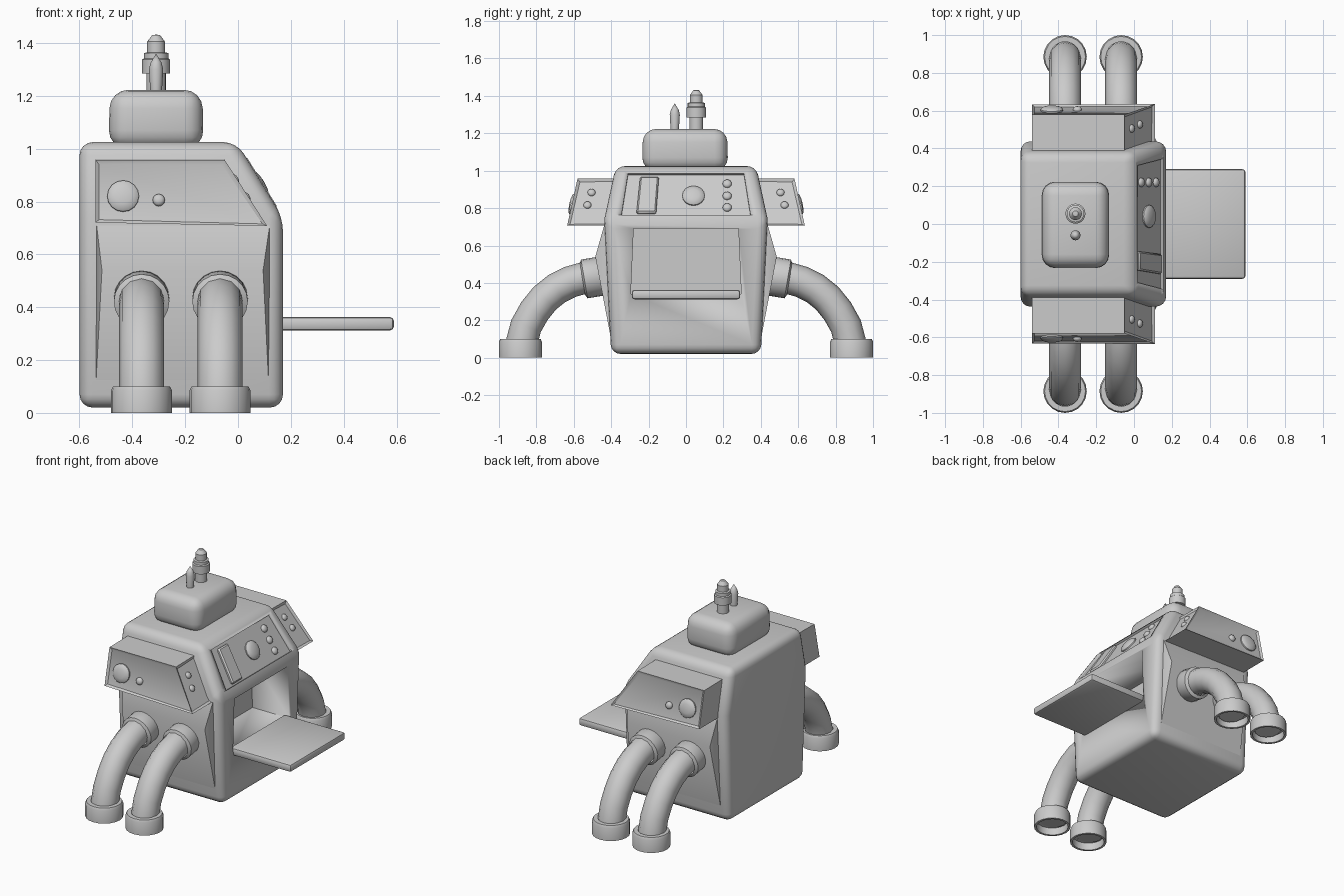
import bpy, bmesh, math
from mathutils import Vector

if "Cube" in bpy.data.objects:
    bpy.data.objects.remove(bpy.data.objects["Cube"])


def finish(name, bm, bevel=0, segs=3, smooth=True):
    bmesh.ops.recalc_face_normals(bm, faces=bm.faces)
    me = bpy.data.meshes.new(name)
    bm.to_mesh(me)
    bm.free()
    ob = bpy.data.objects.new(name, me)
    bpy.context.collection.objects.link(ob)
    bpy.ops.object.select_all(action='DESELECT')
    ob.select_set(True)
    bpy.context.view_layer.objects.active = ob
    if bevel:
        m = ob.modifiers.new("bevel", 'BEVEL')
        m.width, m.segments, m.limit_method = bevel, segs, 'ANGLE'
        m.angle_limit = math.radians(30)
        bpy.ops.object.modifier_apply(modifier=m.name)
    if smooth:
        bpy.ops.object.shade_smooth_by_angle(angle=math.radians(35))
    return ob


def hull(name, pts, bevel=0, segs=3, inset_dirs=()):
    """Convex solid around points; optionally sink a framed panel in faces."""
    bm = bmesh.new()
    for p in pts:
        bm.verts.new(p)
    bmesh.ops.convex_hull(bm, input=bm.verts)
    bmesh.ops.dissolve_limit(bm, angle_limit=0.06, verts=bm.verts, edges=bm.edges)
    bmesh.ops.recalc_face_normals(bm, faces=bm.faces)
    for d in inset_dirs:
        f = max(bm.faces, key=lambda f: f.normal.dot(Vector(d).normalized()))
        bmesh.ops.inset_region(bm, faces=[f], thickness=0.02, depth=-0.01)
    return finish(name, bm, bevel, segs)


def box(x0, x1, y0, y1, z0, z1):
    return [(x, y, z) for x in (x0, x1) for y in (y0, y1) for z in (z0, z1)]


def lathe(name, prof, loc, axis=(0, 0, 1), n=20):
    """Revolve (radius, height) points around an axis."""
    bm = bmesh.new()
    vs = [bm.verts.new((r, 0, h)) for r, h in prof]
    es = [bm.edges.new(e) for e in zip(vs, vs[1:])]
    bmesh.ops.spin(bm, geom=vs + es, cent=(0, 0, 0), axis=(0, 0, 1),
                   angle=2 * math.pi, steps=n)
    bmesh.ops.remove_doubles(bm, verts=bm.verts, dist=1e-4)
    ob = finish(name, bm)
    ob.rotation_mode = 'QUATERNION'
    ob.rotation_quaternion = Vector(axis).to_track_quat('Z', 'Y')
    ob.location = loc
    return ob


def knob(name, r, h, loc, axis):
    prof = [(r, -0.015), (r, h * 0.3), (r * 0.85, h * 0.65), (r * 0.5, h * 0.92), (0, h)]
    return lathe(name, prof, loc, axis, 16)


def cut(ob, cutter):
    m = ob.modifiers.new("cut", 'BOOLEAN')
    m.object, m.operation, m.solver = cutter, 'DIFFERENCE', 'EXACT'
    bpy.context.view_layer.objects.active = ob
    bpy.ops.object.modifier_apply(modifier=m.name)
    bpy.data.objects.remove(cutter)


# Body: sloped-front cabinet, widest at mid height
prof = [(-.6, .02, .4), (.17, .02, .4), (.17, .74, .437), (-.005, 1.025, .375),
        (-.6, 1.025, .375), (-.6, .74, .437)]
body = hull("body", [(x, s * y, z) for x, z, y in prof for s in (-1, 1)], 0.05, 4)

N = Vector((.852, 0, .524))


def slope(y, z, off=0):
    return Vector((.17 - (z - .74) * .614, y, z)) + N * off


# Recessed console panel and hatch opening
corners = [(-.31, .985), (.31, .985), (.345, .765), (-.345, .765)]
cut(body, hull("panel_cutter", [slope(y, z, o) for y, z in corners for o in (-.015, .06)]))
cut(body, hull("hatch_cutter", [(x, s * y, z) for x in (-.1, .25) for s in (-1, 1)
                                for y, z in ((.28, .69), (.295, .34))]))
hull("hatch_shelf", box(.14, .59, -.29, .29, .312, .363), 0.015, 2)

# Console controls
hull("console_slot", [slope(y, z, o) for y, z in
     ((-.245, .97), (-.145, .97), (-.16, .775), (-.265, .775)) for o in (-.03, .003)], .008, 1)
knob("console_dial", .06, .025, slope(.04, .872, -.015), N)
for z in (.937, .872, .81):
    knob("console_button", .024, .018, slope(.22, z, -.015), N)

# Top housing and antennas
hull("top_housing", [(x, y, 1.0) for x in (-.49, -.13) for y in (-.235, .225)] +
     [(x, y, 1.223) for x in (-.485, -.135) for y in (-.23, .22)], 0.07, 4)
lathe("large_antenna", [(0, 1.2), (.037, 1.2), (.037, 1.285), (.053, 1.285), (.053, 1.337),
      (.046, 1.342), (.046, 1.362), (.034, 1.365), (.034, 1.405), (.015, 1.43), (0, 1.432)],
      (-.31, .055, 0))
lathe("small_antenna", [(0, 1.2), (.021, 1.2), (.027, 1.3), (.021, 1.325), (0, 1.36)],
      (-.31, -.06, 0), n=12)

for s in (-1, 1):
    # Side bulge that carries the legs
    hull("side_bulge", [(x, s * y, z) for xs, y, z in (
        ((-.535, .12), .3, .71), ((-.535, .12), .437, .71), ((-.515, .095), .485, .54),
        ((-.54, .118), .395, .07), ((-.54, .118), .3, .07)) for x in xs])

    # Control pod with framed faces
    hull("side_pod", [(-.54, s * .35, .96), (-.05, s * .35, .96), (-.54, s * .58, .957),
         (-.05, s * .58, .957), (-.54, s * .632, .72), (.11, s * .635, .708),
         (-.54, s * .42, .72), (.11, s * .42, .708)],
         inset_dirs=((0, s, .22), (.84, 0, .54)))
    side = (0, s * .977, .213)
    knob("pod_dial", .06, .022, (-.435, s * .602, .82), side)
    knob("pod_button", .023, .018, (-.3, s * .605, .805), side)
    for y, z in ((.505, .887), (.527, .82)):
        knob("pod_front_button", .021, .016,
             (.11 - (z - .708) * .643 - .009, s * y, z - .005), N)

    # Curved pipe legs with collars and hollow feet
    for x in (-.365, -.068):
        lathe("leg_collar", [(0, 0), (.1, 0), (.105, .01), (.105, .095), (.085, .105)],
              (x, s * .45, .437), (0, s, -.17))
        path = [(.46, .435), (.55, .425), (.62, .405), (.69, .37), (.755, .318),
                (.81, .25), (.855, .17), (.876, .09), (.882, .04)]
        cu = bpy.data.curves.new("leg", 'CURVE')
        cu.dimensions, cu.bevel_depth, cu.bevel_resolution = '3D', .085, 4
        cu.use_fill_caps = True
        sp = cu.splines.new('POLY')
        sp.points.add(len(path) - 1)
        for p, (y, z) in zip(sp.points, path):
            p.co = (x, s * y, z, 1)
        sp.use_smooth = True
        leg = bpy.data.objects.new("leg", cu)
        bpy.context.collection.objects.link(leg)
        bpy.ops.object.select_all(action='DESELECT')
        leg.select_set(True)
        bpy.context.view_layer.objects.active = leg
        bpy.ops.object.convert(target='MESH')
        bpy.ops.object.shade_smooth_by_angle(angle=math.radians(35))
        lathe("foot", [(.08, .05), (.1, .05), (.1, 0), (.115, 0), (.115, .085),
              (.108, .1), (.08, .1)], (x, s * .885, 0))
